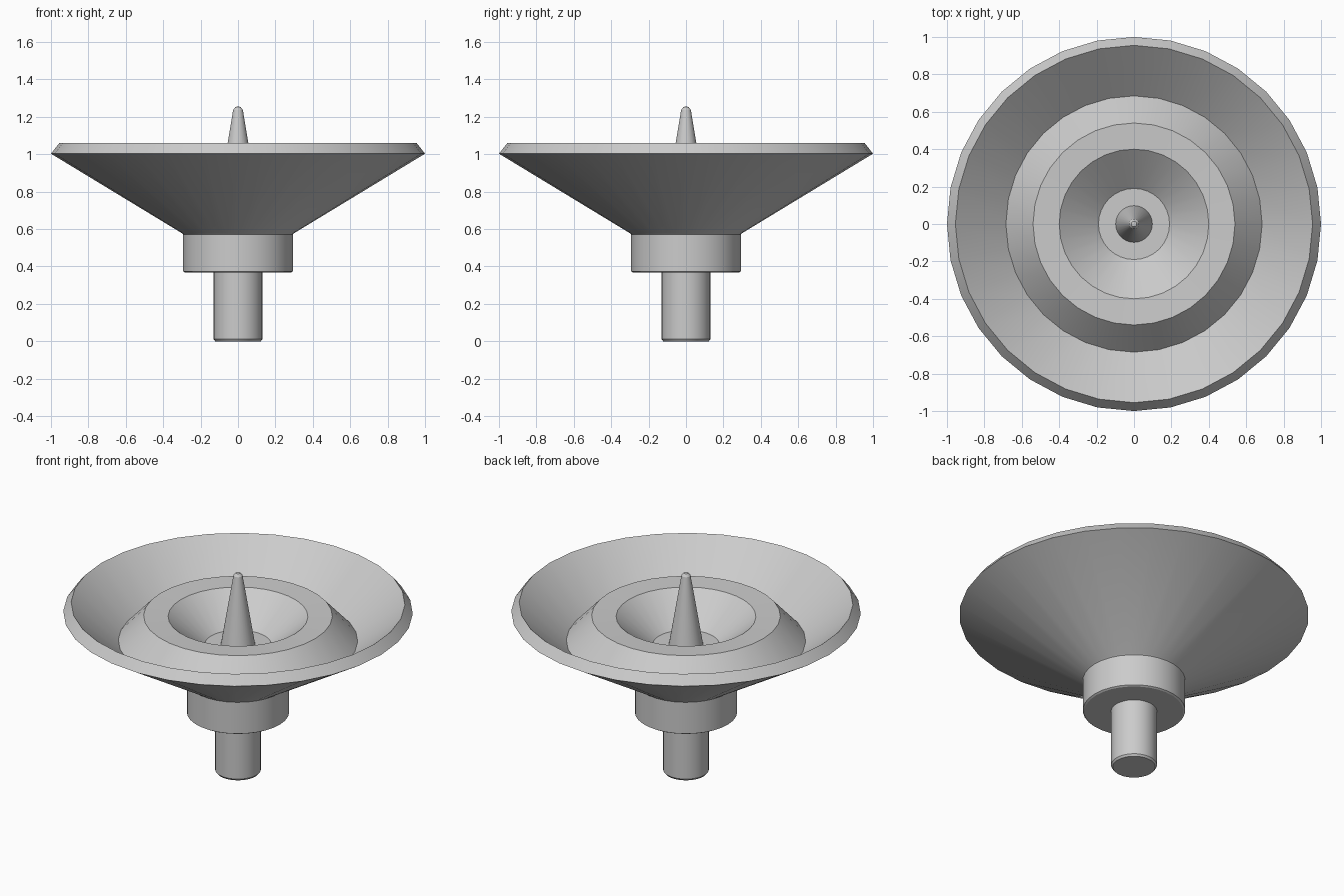
import bpy, bmesh, math

if "Cube" in bpy.data.objects:
    bpy.data.objects.remove(bpy.data.objects["Cube"])

SIDES = 32


def lathe(name, profile):
    """Spin an (r, z) outline about the z axis; r = 0 ends close to a point."""
    bm = bmesh.new()
    verts = [bm.verts.new((r, 0, z)) for r, z in profile]
    edges = [bm.edges.new(pair) for pair in zip(verts, verts[1:])]
    bmesh.ops.spin(bm, geom=verts + edges, cent=(0, 0, 0), axis=(0, 0, 1),
                   angle=math.tau, steps=SIDES, use_duplicate=False)
    bmesh.ops.remove_doubles(bm, verts=bm.verts, dist=0.0005)
    bmesh.ops.recalc_face_normals(bm, faces=bm.faces)
    # outlines run from bottom to top on the outside, so check the first wall
    bm.faces.ensure_lookup_table()
    mesh = bpy.data.meshes.new(name)
    bm.to_mesh(mesh)
    bm.free()
    obj = bpy.data.objects.new(name, mesh)
    bpy.context.collection.objects.link(obj)
    bpy.ops.object.select_all(action='DESELECT')
    obj.select_set(True)
    bpy.context.view_layer.objects.active = obj
    bpy.ops.object.shade_smooth_by_angle(angle=math.radians(25))
    return obj


# One outline, from the foot of the stem, round the dish to the spike tip
stem = [(0, 0), (0.122, 0), (0.131, 0.012), (0.131, 0.368)]
collar = [(0.283, 0.368), (0.293, 0.374), (0.293, 0.572)]
dish = [(0.30, 0.578), (1.0, 1.003), (0.955, 1.06)]
crater = [(0.685, 0.825), (0.54, 0.982), (0.40, 0.977), (0.19, 0.803)]
spike = [(0.098, 0.803), (0.026, 1.237), (0.014, 1.253), (0, 1.255)]

lathe("spiked_dish_on_stem", stem + collar + dish + crater + spike)
